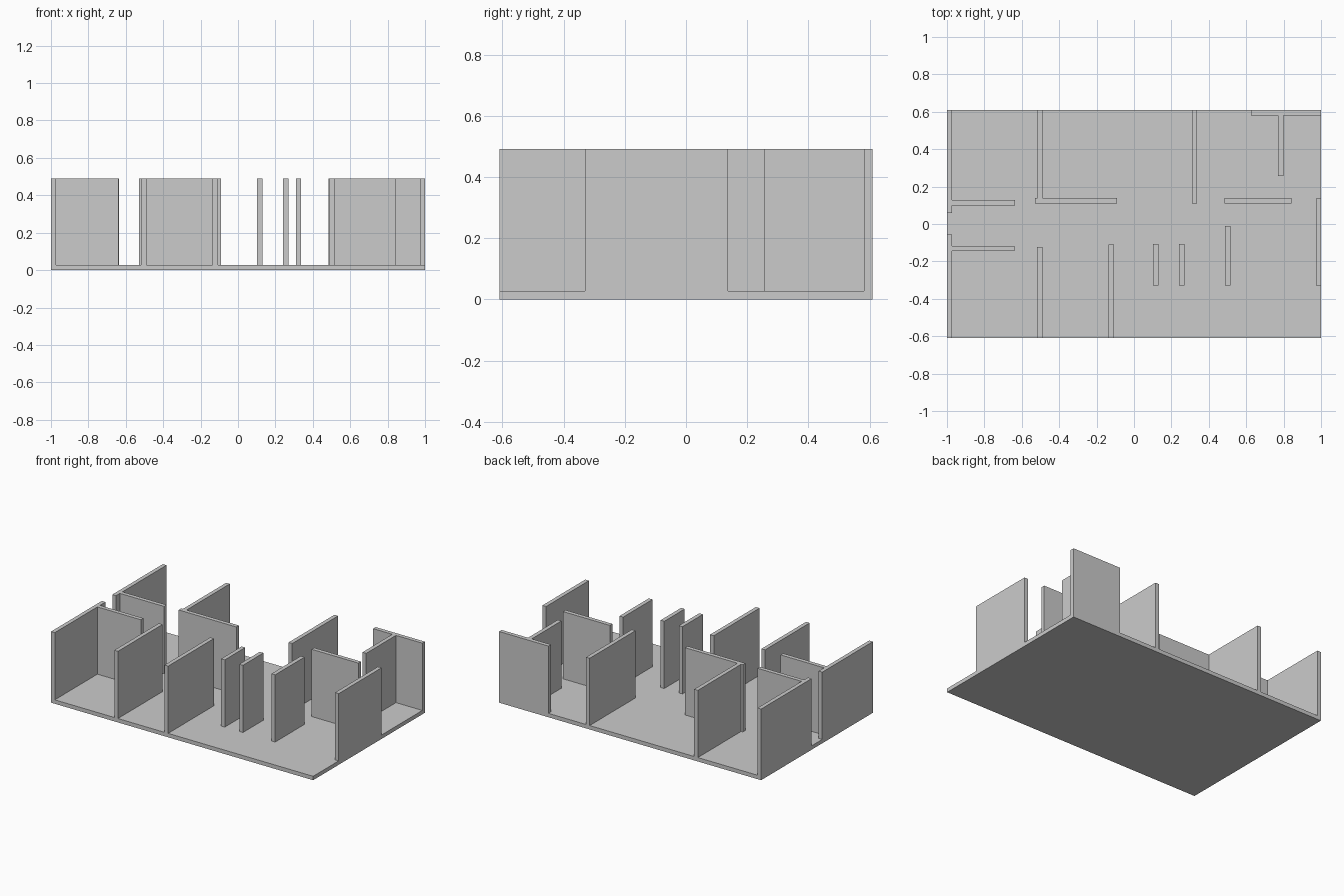
import bpy

if "Cube" in bpy.data.objects:
    bpy.data.objects.remove(bpy.data.objects["Cube"])

HALF_Y = 0.609    # half depth of the floor
FLOOR = 0.027     # floor thickness
TOP = 0.491       # top of the walls
T = 0.028         # wall thickness


def box(name, x0, x1, y0, y1, z0=FLOOR, z1=TOP):
    bpy.ops.mesh.primitive_cube_add(
        size=1, location=((x0 + x1) / 2, (y0 + y1) / 2, (z0 + z1) / 2))
    ob = bpy.context.object
    ob.name = name
    ob.scale = (x1 - x0, y1 - y0, z1 - z0)
    bpy.ops.object.transform_apply(location=False, rotation=False, scale=True)
    return ob


def wall_y(name, x, y0, y1):
    """Wall running front to back; x is its left face."""
    return box(name, x, x + T, y0, y1)


def wall_x(name, x0, x1, y):
    """Wall running left to right; y is its front face."""
    return box(name, x0, x1, y, y + T)


# Floor slab
box("floor", -1, 1, -HALF_Y, HALF_Y, 0, FLOOR)

# Outer side walls, with the entrance gap on the left
wall_y("left_wall_back", -1, 0.058, HALF_Y)
wall_y("left_wall_front", -1, -HALF_Y, -0.057)
wall_y("right_wall", 1 - T, -0.33, 0.137)

# Entrance corridor walls
wall_x("corridor_wall_back", -1 + T, -0.635, 0.1)
wall_x("corridor_wall_front", -1 + T, -0.64, -0.145)

# Back rooms
wall_x("back_room_wall_left", -0.53, -0.09, 0.11)
wall_y("back_partition_left", -0.517, 0.11 + T, HALF_Y)
wall_y("back_partition_right", 0.309, 0.11, HALF_Y)
wall_x("back_room_wall_right", 0.485, 0.842, 0.11)

# Rear outer wall and its partition in the right corner
wall_x("rear_wall", 0.625, 1, HALF_Y - T)
wall_y("rear_partition", 0.771, 0.256, HALF_Y - T)

# Front rooms
wall_y("front_partition_left", -0.518, -HALF_Y, -0.123)
wall_y("front_partition_right", -0.135, -HALF_Y, -0.11)

# Short free-standing walls
for i, (x, y1) in enumerate([(0.102, -0.107), (0.241, -0.107), (0.487, -0.01)]):
    wall_y(f"short_wall_{i + 1}", x, -0.33, y1)
